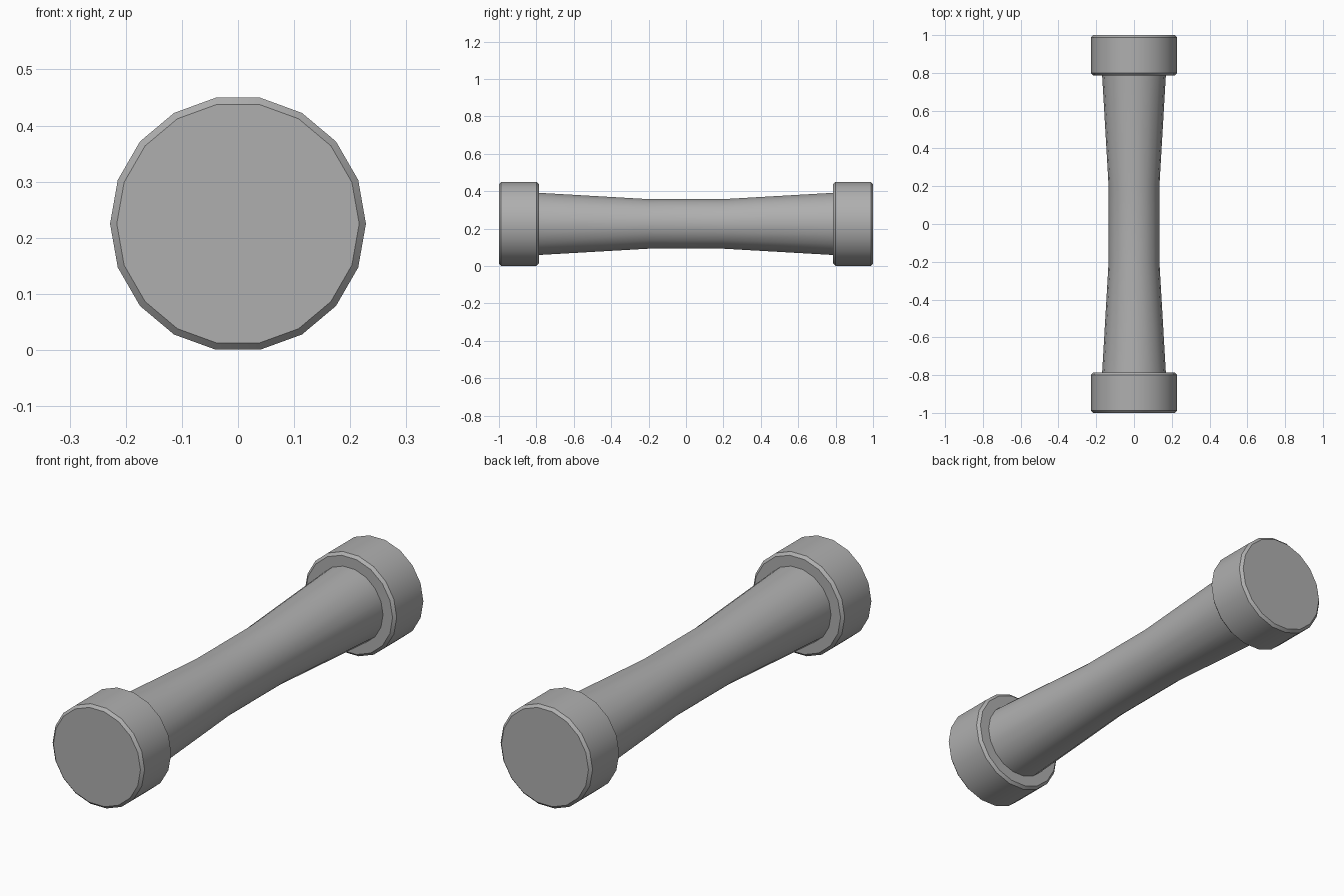
import bpy, bmesh
from math import cos, sin, pi, radians

if "Cube" in bpy.data.objects:
    bpy.data.objects.remove(bpy.data.objects["Cube"])

SIDES = 18
CENTRE_Z = 0.225

grey = bpy.data.materials.new("dark_grey")
grey.diffuse_color = (0.43, 0.43, 0.43, 1)
grey.use_nodes = True
grey.node_tree.nodes["Principled BSDF"].inputs["Base Color"].default_value = grey.diffuse_color


def lathe(name, profile):
    """Spin (y, radius) points around the lengthwise axis and close the ends."""
    bm = bmesh.new()
    rings = [[bm.verts.new((r * cos(2 * pi * i / SIDES), y, CENTRE_Z + r * sin(2 * pi * i / SIDES)))
              for i in range(SIDES)] for y, r in profile]
    for a, b in zip(rings, rings[1:]):
        for i in range(SIDES):
            j = (i + 1) % SIDES
            bm.faces.new((a[i], a[j], b[j], b[i]))
    bm.faces.new(rings[0])
    bm.faces.new(rings[-1])
    bmesh.ops.recalc_face_normals(bm, faces=bm.faces)
    mesh = bpy.data.meshes.new(name)
    bm.to_mesh(mesh)
    bm.free()
    mesh.materials.append(grey)
    obj = bpy.data.objects.new(name, mesh)
    bpy.context.collection.objects.link(obj)
    bpy.ops.object.select_all(action='DESELECT')
    obj.select_set(True)
    bpy.context.view_layer.objects.active = obj
    bpy.ops.object.shade_smooth_by_angle(angle=radians(30))
    return obj


# Waisted shaft, ends seated just inside the caps
lathe("shaft", [(-0.80, 0.1695), (-0.20, 0.1345), (0.20, 0.1345), (0.80, 0.1695)])

# Chamfered end caps, mirrored front to back
cap = [(1.0, 0.216), (0.988, 0.228), (0.799, 0.228), (0.787, 0.216)]
for name, side in (("front_cap", -1), ("back_cap", 1)):
    lathe(name, [(side * y, r) for y, r in cap])
